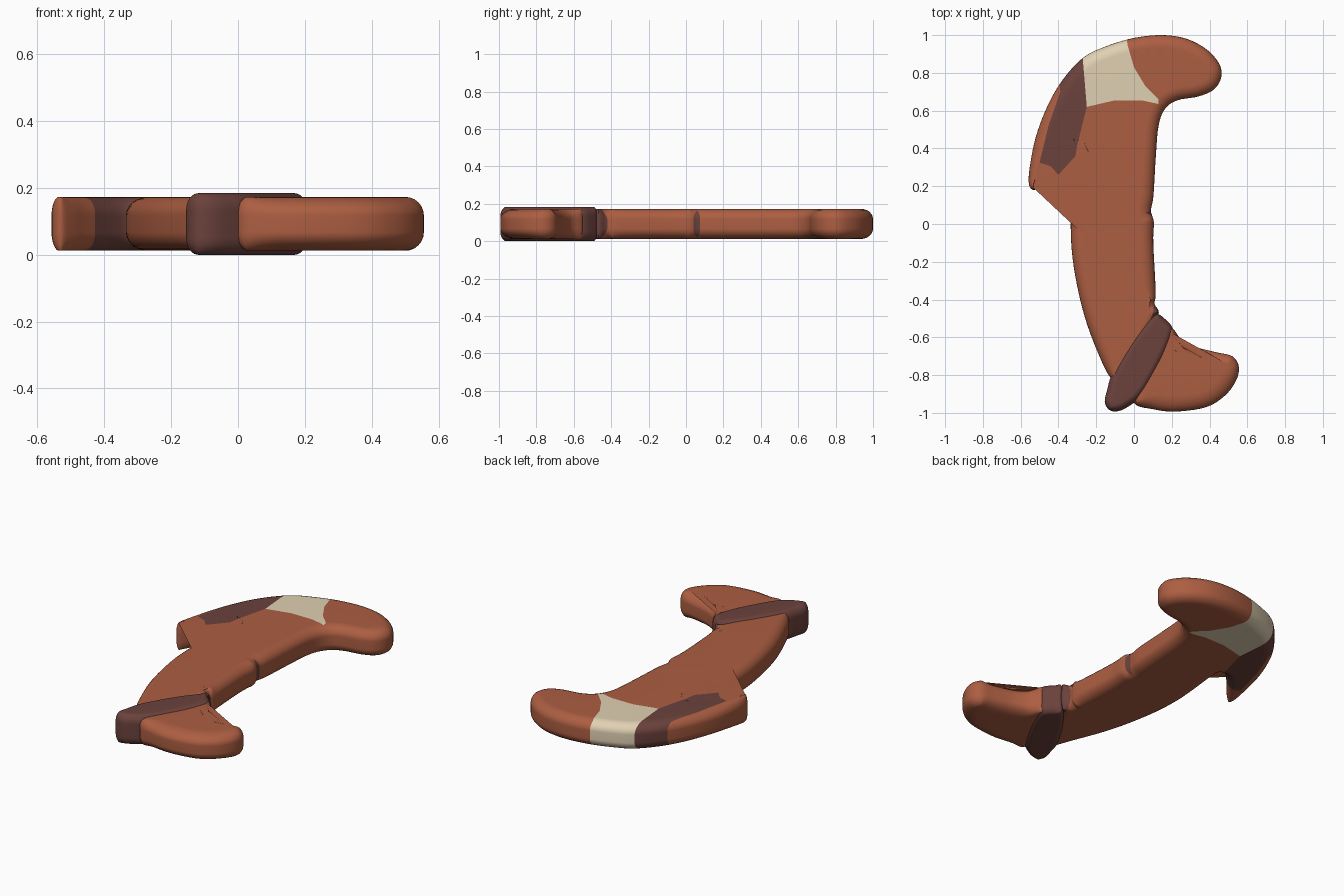
import bpy, bmesh, math
from mathutils import Vector
from mathutils.geometry import intersect_point_line

if "Cube" in bpy.data.objects:
    bpy.data.objects.remove(bpy.data.objects["Cube"])


def material(name, rgb):
    m = bpy.data.materials.new(name)
    m.diffuse_color = (*rgb, 1)
    m.use_nodes = True
    m.node_tree.nodes["Principled BSDF"].inputs["Base Color"].default_value = m.diffuse_color
    return m


MATS = [material("rust_orange", (0.413, 0.112, 0.054)),
        material("dark_brown", (0.147, 0.054, 0.045)),
        material("cream", (0.745, 0.631, 0.445))]


def smooth_loop(pts, n=5):
    """Closed Catmull-Rom curve, returned counter-clockwise."""
    p = [Vector(q) for q in pts]
    out = []
    for i in range(len(p)):
        a, b, c, d = (p[(i + k) % len(p)] for k in (-1, 0, 1, 2))
        for s in range(n):
            t = s / n
            out.append(0.5 * (2 * b + (c - a) * t + (2 * a - 5 * b + 4 * c - d) * t * t
                              + (3 * b - a - 3 * c + d) * t ** 3))
    area = sum(a.x * b.y - b.x * a.y for a, b in zip(out, out[1:] + out[:1]))
    return out if area > 0 else out[::-1]


def inside(p, poly):
    hit = False
    for (ax, ay), (bx, by) in zip(poly, poly[1:] + poly[:1]):
        if (ay > p.y) != (by > p.y) and p.x < (bx - ax) * (p.y - ay) / (by - ay) + ax:
            hit = not hit
    return hit


def slab(name, pts, z0, z1, round_w, round_h, mat=0, patches=()):
    """Flat part with rounded rim; patches are (material, polygon) colour areas."""
    loop = smooth_loop(pts)
    n = len(loop)
    # inward normals and how far the rim may be inset at each point
    nor, depth = [], []
    for i, p in enumerate(loop):
        t = (loop[(i + 1) % n] - loop[i - 1]).normalized()
        nor.append(Vector((-t.y, t.x)))
    for p, nn in zip(loop, nor):
        r = round_w
        for q in loop:
            d = q - p
            k = d.dot(nn)
            if k > 1e-6:
                r = min(r, 0.7 * d.length_squared / (2 * k))
        depth.append(r)
    for _ in range(3):
        depth = [min(depth[i], (depth[i - 1] + depth[i] + depth[(i + 1) % n]) / 3)
                 for i in range(n)]
    # rim profile from the bottom up: (inset factor, height)
    steps = 6
    arc = [(1 - math.sin(a), round_h * (1 - math.cos(a)))
           for a in (math.pi / 2 * k / steps for k in range(steps + 1))]
    prof = [(f, z0 + h) for f, h in arc] + [(f, z1 - h) for f, h in reversed(arc)]
    bm = bmesh.new()
    rings = []
    for f, z in prof:
        rings.append([bm.verts.new((*(p + nn * d * f), z))
                      for p, nn, d in zip(loop, nor, depth)])
    for a, b in zip(rings, rings[1:]):
        for i in range(n):
            j = (i + 1) % n
            bm.faces.new((a[i], a[j], b[j], b[i]))
    caps = [bm.faces.new(rings[0][::-1]), bm.faces.new(rings[-1])]
    bmesh.ops.triangulate(bm, faces=caps)
    # cut the surface along the patch borders, then colour by area
    for _, poly in patches:
        for a, b in zip(poly, poly[1:] + poly[:1]):
            a, b = Vector((*a, 0)), Vector((*b, 0))
            d = b - a
            near = []
            for f in bm.faces:
                lo = [min(v.co[k] for v in f.verts) for k in (0, 1)]
                hi = [max(v.co[k] for v in f.verts) for k in (0, 1)]
                if all(lo[k] <= max(a[k], b[k]) + 0.02 and hi[k] >= min(a[k], b[k]) - 0.02
                       for k in (0, 1)):
                    near.append(f)
            geom = set(near)
            for f in near:
                geom.update(f.edges)
                geom.update(f.verts)
            bmesh.ops.bisect_plane(bm, geom=list(geom), dist=1e-5, plane_co=a,
                                   plane_no=(-d.y, d.x, 0))
    for f in bm.faces:
        c = f.calc_center_median()
        f.material_index = mat
        f.smooth = True
        for m, poly in patches:
            if inside(c, poly):
                f.material_index = m
    bmesh.ops.recalc_face_normals(bm, faces=bm.faces)
    me = bpy.data.meshes.new(name)
    bm.to_mesh(me)
    bm.free()
    for m in MATS:
        me.materials.append(m)
    ob = bpy.data.objects.new(name, me)
    bpy.context.collection.objects.link(ob)
    ob.modifiers.new("soft_shading", 'WEIGHTED_NORMAL')
    return ob


# long curved trunk with the rounded head and the swept-back blade
body = [(-0.12, -0.82), (-0.2, -0.66), (-0.27, -0.46), (-0.32, -0.22), (-0.335, -0.02),
        (-0.325, 0.15), (-0.305, 0.34), (-0.31, 0.38), (-0.34, 0.375), (-0.39, 0.33),
        (-0.45, 0.265), (-0.495, 0.21), (-0.53, 0.18), (-0.556, 0.21), (-0.552, 0.3),
        (-0.52, 0.46), (-0.46, 0.62), (-0.38, 0.76), (-0.27, 0.88), (-0.15, 0.94),
        (0, 0.985), (0.15, 1.0), (0.28, 0.98), (0.39, 0.92), (0.455, 0.84),
        (0.46, 0.77), (0.42, 0.71), (0.34, 0.675), (0.23, 0.655), (0.165, 0.61),
        (0.13, 0.52), (0.115, 0.35), (0.103, 0.15), (0.09, 0.07), (0.105, 0.01),
        (0.102, -0.1), (0.115, -0.36), (0.108, -0.42), (0.13, -0.46), (0.12, -0.5),
        (0.05, -0.7), (-0.05, -0.82)]
cream_area = [(-0.27, 0.95), (-0.27, 0.86), (-0.25, 0.62), (-0.1, 0.655), (0.04, 0.655),
              (0.13, 0.635), (0.13, 0.66), (0.06, 0.73), (0, 0.83), (-0.035, 0.95),
              (-0.04, 1.03)]
blade_area = [(-0.27, 0.95), (-0.27, 0.86), (-0.25, 0.62), (-0.3, 0.42), (-0.31, 0.36),
              (-0.4, 0.26), (-0.44, 0.305), (-0.5, 0.325), (-0.45, 0.53), (-0.39, 0.7),
              (-0.4, 0.82)]
side_spot = [(0.098, 0.04), (0.14, 0.04), (0.14, 0.08), (0.098, 0.08), (0.06, 0.06)]
band_end = [(0.11, -0.41), (0.2, -0.41), (0.2, -0.6), (0.05, -0.6), (0.1, -0.47)]
slab("body", body, 0.012, 0.173, 0.065, 0.055, 0,
     [(2, cream_area), (1, blade_area), (1, side_spot), (1, band_end)])

# foot at the lower end
foot = [(0.19, -0.55), (0.25, -0.61), (0.33, -0.652), (0.44, -0.68), (0.52, -0.7),
        (0.555, -0.755), (0.54, -0.83), (0.48, -0.91), (0.38, -0.97), (0.22, -0.993),
        (0.1, -0.98), (0.0, -0.945), (0.0, -0.8), (0.1, -0.65)]
slab("foot", foot, 0.012, 0.173, 0.085, 0.055)

# raised dark band between trunk and foot
band = [(0.115, -0.478), (0.155, -0.495), (0.207, -0.56), (0.18, -0.66), (0.11, -0.8),
        (0.04, -0.91), (-0.02, -0.96), (-0.08, -0.99), (-0.13, -0.985), (-0.155, -0.94),
        (-0.14, -0.87), (-0.125, -0.815), (-0.09, -0.74), (-0.01, -0.61), (0.06, -0.52)]
slab("band", band, 0.0, 0.184, 0.04, 0.05, 1)
